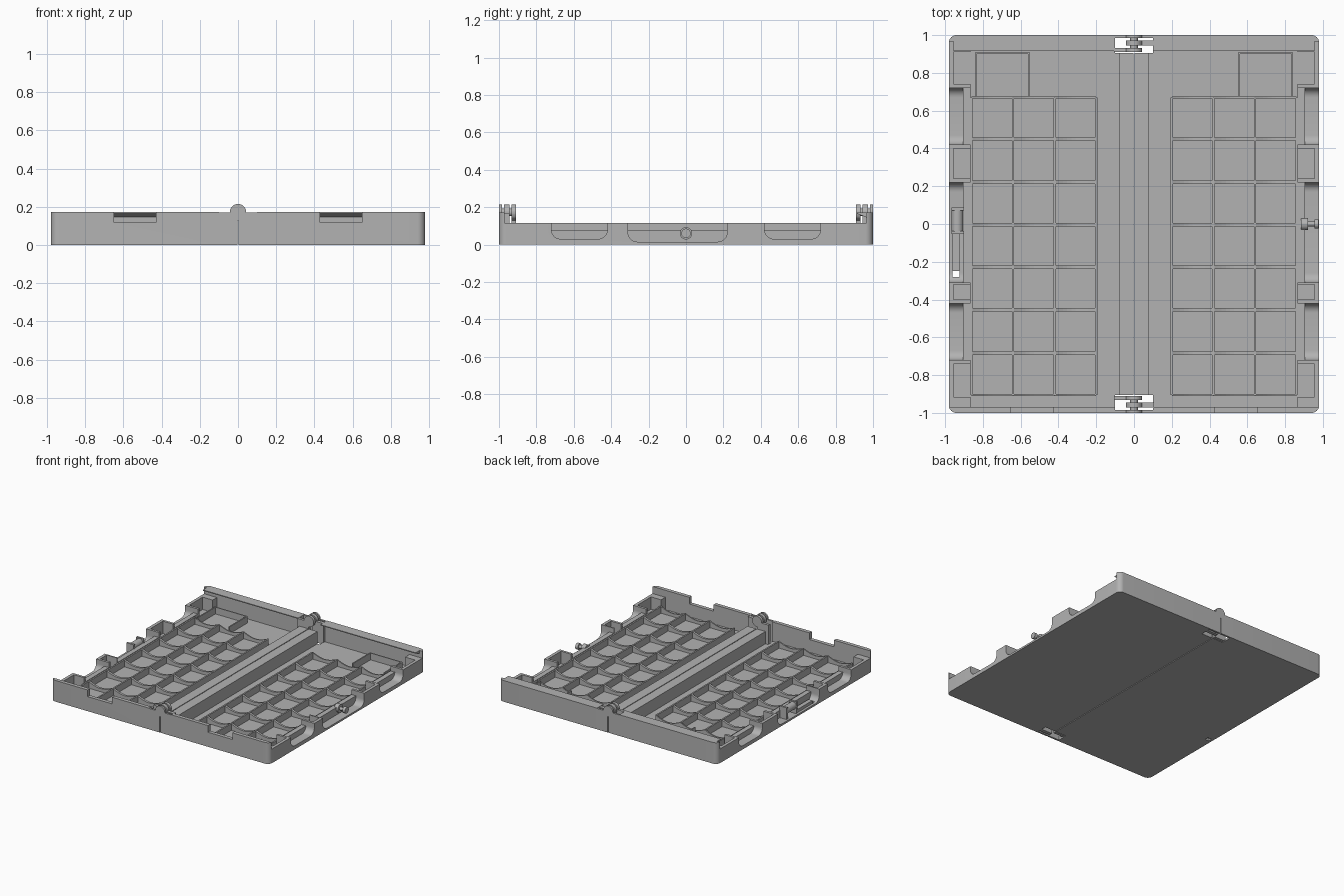
import bpy, bmesh, math

if "Cube" in bpy.data.objects:
    bpy.data.objects.remove(bpy.data.objects["Cube"])

grey = bpy.data.materials.new("matte_grey")
grey.diffuse_color = (0.45, 0.45, 0.45, 1)
grey.use_nodes = True
grey.node_tree.nodes["Principled BSDF"].inputs["Base Color"].default_value = grey.diffuse_color


def finish(name, bm):
    bmesh.ops.recalc_face_normals(bm, faces=bm.faces)
    me = bpy.data.meshes.new(name)
    bm.to_mesh(me)
    bm.free()
    ob = bpy.data.objects.new(name, me)
    bpy.context.collection.objects.link(ob)
    me.materials.append(grey)
    return ob


def prism(bm, pts, axis, a, b):
    """Extrude a 2D outline along an axis from a to b."""
    def put(u, v, w):
        return {"x": (w, u, v), "y": (u, w, v), "z": (u, v, w)}[axis]
    lo = [bm.verts.new(put(u, v, a)) for u, v in pts]
    hi = [bm.verts.new(put(u, v, b)) for u, v in pts]
    n = len(pts)
    faces = [bm.faces.new(lo), bm.faces.new(hi[::-1])]
    faces += [bm.faces.new((lo[i], hi[i], hi[(i + 1) % n], lo[(i + 1) % n])) for i in range(n)]
    bmesh.ops.recalc_face_normals(bm, faces=faces)


def box(bm, s, x0, x1, y0, y1, z0, z1):
    x0, x1 = sorted((s * x0, s * x1))
    prism(bm, [(x0, y0), (x1, y0), (x1, y1), (x0, y1)], "z", z0, z1)


def arc(cx, cy, r, a0, a1, n=8):
    return [(cx + r * math.cos(math.radians(a0 + (a1 - a0) * i / n)),
             cy + r * math.sin(math.radians(a0 + (a1 - a0) * i / n))) for i in range(n + 1)]


def disc(bm, cu, cv, r, axis, a, b):
    prism(bm, arc(cu, cv, r, 0, 348.75, 31), axis, a, b)


def cut(ob, add_shape):
    bm = bmesh.new()
    add_shape(bm)
    c = finish("cutter", bm)
    m = ob.modifiers.new("cut", "BOOLEAN")
    m.operation, m.solver, m.object = "DIFFERENCE", "EXACT", c
    bpy.context.view_layer.objects.active = ob
    bpy.ops.object.modifier_apply(modifier=m.name)
    bpy.data.objects.remove(c)


FLOOR, SIDE, TOP = 0.015, 0.115, 0.172
POCKETS = [(0.74, 0.91), (0.24, 0.40), (-0.40, -0.32), (-0.915, -0.74)]
SCOOPS = [(0.42, 0.72, 0.03), (-0.31, 0.22, 0.015), (-0.72, -0.42, 0.03)]
GRID_X = [0.2, 0.42, 0.64, 0.86]
GRID_Y = [-0.905, -0.685, -0.455, -0.23, -0.005, 0.22, 0.45, 0.67]

for s, side in ((-1, "left"), (1, "right")):
    # tray shell with rounded outer corners
    bm = bmesh.new()
    outline = [(0.003, -1)] + arc(0.94, -0.96, 0.04, -90, 0) + arc(0.94, 0.96, 0.04, 0, 90) + [(0.003, 1)]
    prism(bm, [(s * x, y) for x, y in outline], "z", 0, TOP)
    tray = finish(side + "_tray", bm)
    cut(tray, lambda b: box(b, s, -0.1, 1.1, -0.97, 0.965, SIDE, 0.3))
    cut(tray, lambda b: box(b, s, 0.08, 0.865, -0.97, 0.965, FLOOR, 0.3))
    # pockets in the side wall, and finger scoops open to the outside
    for y0, y1 in POCKETS:
        cut(tray, lambda b: box(b, s, 0.84, 0.955, y0, y1, FLOOR, 0.3))
    for y0, y1, z in SCOOPS:
        prof = arc(y0 + 0.05, z + 0.05, 0.05, 180, 270) + arc(y1 - 0.05, z + 0.05, 0.05, 270, 360)
        prof += [(y1, 0.3), (y0, 0.3)]
        cut(tray, lambda b: prism(b, prof, "x", s * 0.905, s * 1.1))
        cut(tray, lambda b: box(b, s, 0.84, 0.91, y0, y1, 0.075, 0.3))
    # front wall notch
    cut(tray, lambda b: box(b, s, 0.43, 0.65, -1.1, -0.9, 0.118, 0.3))
    # hinge openings
    for e in (-1, 1):
        cut(tray, lambda b: box(b, s, -0.1, 0.1, *sorted((e * 0.905, e * 1.1)), -0.1, 0.3))
    # latch slot through the floor
    if s < 0:
        cut(tray, lambda b: box(b, s, 0.925, 0.96, -0.28, -0.25, -0.1, 0.1))
    bpy.ops.object.select_all(action="DESELECT")
    tray.select_set(True)
    bpy.context.view_layer.objects.active = tray
    bpy.ops.object.shade_smooth_by_angle(angle=math.radians(30))

    # overhanging lip along the back wall
    bm = bmesh.new()
    prism(bm, [(0.966, 0.145), (0.966, TOP), (0.915, TOP), (0.915, 0.165)], "x", s * 0.1, s * 0.955)
    finish(side + "_back_lip", bm)

    # compartment dividers: straight ones, and ones with a dip in each cell
    bm = bmesh.new()
    for x in GRID_X:
        box(bm, s, x - 0.006, x + 0.006, GRID_Y[0], GRID_Y[-1], 0.01, 0.07)
    dips = []
    for x0, x1 in zip(GRID_X, GRID_X[1:]):
        dips += [(x0 + (x1 - x0) * i / 10, 0.07 - 0.03 * math.sin(math.pi * i / 10)) for i in range(10)]
    dips.append((0.86, 0.07))
    prof = [(s * x, z) for x, z in dips + [(0.86, 0.01), (0.2, 0.01)]]
    for y in GRID_Y:
        t = 0.005 if y in (GRID_Y[0], GRID_Y[-1]) else 0.009
        prism(bm, prof, "y", y - t, y + t)
    finish(side + "_dividers", bm)

    # square frame behind the grid
    bm = bmesh.new()
    for x in (0.555, 0.838):
        box(bm, s, x - 0.005, x + 0.005, 0.675, 0.908, 0.01, 0.07)
    box(bm, s, 0.55, 0.843, 0.9, 0.908, 0.01, 0.07)
    finish(side + "_corner_frame", bm)

# hinge knuckles: each leaf belongs to one tray
for e, end in ((-1, "front"), (1, "back")):
    for i, (s, y0, y1, knuckle) in enumerate([(-1, 0.985, 1.0, True), (1, 0.985, 1.0, False),
                                              (1, 0.945, 0.972, True), (-1, 0.91, 0.932, True)]):
        bm = bmesh.new()
        a, b = sorted((e * y0, e * y1))
        box(bm, s, 0.003, 0.105, a, b, 0, 0.17)
        if knuckle:
            disc(bm, 0, TOP, 0.043, "y", a, b)
        finish(f"{end}_hinge_leaf_{i}", bm)
    bm = bmesh.new()
    disc(bm, 0, TOP, 0.02, "y", *sorted((e * 0.91, e * 1.0)))
    finish(end + "_hinge_pin", bm)

# right latch knob
bm = bmesh.new()
for x0, x1, r in ((0.885, 0.92, 0.033), (0.92, 0.955, 0.013), (0.955, 0.978, 0.025)):
    disc(bm, 0.0, 0.06, r, "x", x0, x1)
finish("latch_knob", bm)

# left latch: bracket, roller and spring arm
bm = bmesh.new()
for y in (-0.045, 0.08):
    box(bm, -1, 0.9, 0.965, y - 0.008, y + 0.008, 0.012, 0.11)
disc(bm, -0.935, 0.075, 0.03, "y", -0.04, 0.075)
box(bm, -1, 0.925, 0.96, -0.25, -0.05, 0.012, 0.04)
finish("latch_catch", bm)
